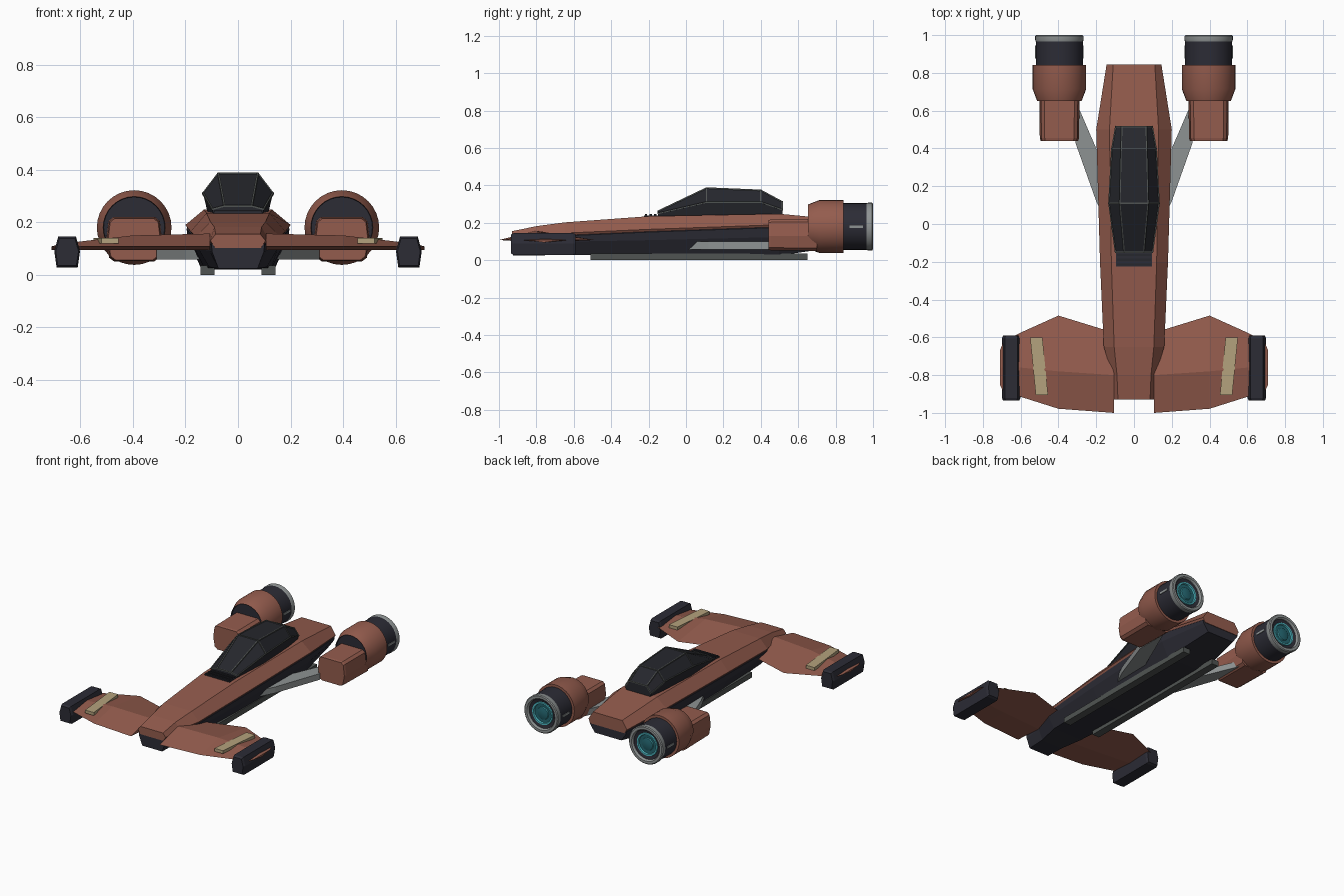
import bpy, bmesh, math
from mathutils import Vector, Matrix

if "Cube" in bpy.data.objects:
    bpy.data.objects.remove(bpy.data.objects["Cube"])


def mat(name, r, g, b):
    m = bpy.data.materials.new(name)
    m.diffuse_color = (r, g, b, 1)
    m.use_nodes = True
    m.node_tree.nodes["Principled BSDF"].inputs["Base Color"].default_value = m.diffuse_color
    return m


RED = mat("rust_red", .296, .107, .075)
DARK = mat("dark_hull", .025, .025, .036)
GLASS = mat("canopy_black", .019, .020, .026)
SKID = mat("skid_grey", .08, .088, .084)
GREY = mat("light_grey", .27, .29, .29)
TAN = mat("tan_stripe", .456, .36, .205)
CYAN = mat("engine_cyan", .08, .51, .58)
TEAL = mat("engine_teal", .017, .127, .156)


def finish(name, bm, mats, mirror=False, smooth=False):
    bmesh.ops.recalc_face_normals(bm, faces=bm.faces)
    me = bpy.data.meshes.new(name)
    bm.to_mesh(me)
    bm.free()
    for m in mats:
        me.materials.append(m)
    ob = bpy.data.objects.new(name, me)
    bpy.context.collection.objects.link(ob)
    if mirror:
        md = ob.modifiers.new("mirror", 'MIRROR')
        md.use_mirror_merge = False
    if smooth:
        bpy.ops.object.select_all(action='DESELECT')
        ob.select_set(True)
        bpy.context.view_layer.objects.active = ob
        bpy.ops.object.shade_smooth_by_angle(angle=math.radians(30))
    return ob


def loft(name, rings, material, mirror=False):
    """Skin a list of equal closed rings and cap both ends."""
    bm = bmesh.new()
    vs = [[bm.verts.new(p) for p in r] for r in rings]
    n = len(vs[0])
    for a, b in zip(vs, vs[1:]):
        for i in range(n):
            j = (i + 1) % n
            bm.faces.new((a[i], a[j], b[j], b[i]))
    bm.faces.new(vs[0])
    bm.faces.new(vs[-1])
    return finish(name, bm, [material], mirror)


def section(y, levels, cx=0):
    """Symmetric ring at y from (half width, z) levels, top to bottom."""
    return [(cx + w, y, z) for w, z in levels] + [(cx - w, y, z) for w, z in reversed(levels)]


def revolve(name, profile, mats, slots, cx, cz, n=32):
    """Turn a (radius, y) profile round a lengthwise axis, one slot per band."""
    bm = bmesh.new()
    rings = [[bm.verts.new((cx + r * math.cos(2 * math.pi * i / n), y,
                            cz + r * math.sin(2 * math.pi * i / n))) for i in range(n)]
             for r, y in profile]
    for a, b, s in zip(rings, rings[1:], slots):
        for i in range(n):
            j = (i + 1) % n
            bm.faces.new((a[i], a[j], b[j], b[i])).material_index = s
    for ring, s in ((rings[0], slots[0]), (rings[-1], slots[-1])):
        bm.faces.new(ring).material_index = s
    return finish(name, bm, mats, True, True)


def boxes(name, items, material, mirror=False):
    """Boxes given as (min corner, max corner)."""
    bm = bmesh.new()
    for lo, hi in items:
        lo, hi = Vector(lo), Vector(hi)
        bmesh.ops.create_cube(bm, size=1, matrix=Matrix.Translation((lo + hi) / 2)
                              @ Matrix.Diagonal((*(hi - lo), 1)))
    return finish(name, bm, [material], mirror)


def bars(name, pairs, width, material):
    """Thin square bars between point pairs."""
    bm = bmesh.new()
    for p, q in pairs:
        p, q = Vector(p), Vector(q)
        d = q - p
        rot = d.to_track_quat('Z', 'Y').to_matrix().to_4x4()
        bmesh.ops.create_cube(bm, size=1, matrix=Matrix.Translation((p + q) / 2) @ rot
                              @ Matrix.Diagonal((width, width, d.length + width * .5, 1)))
    return finish(name, bm, [material])


# Hull: y, top half width, top z, widest half width, widest z, belly half width, belly z
HULL = [(-.93, .085, .155, .105, .130, .075, .025),
        (-.80, .090, .182, .115, .135, .080, .025),
        (-.65, .105, .202, .160, .145, .110, .030),
        (-.20, .120, .235, .180, .165, .125, .020),
        (.50, .130, .248, .200, .190, .140, .025),
        (.845, .110, .215, .145, .160, .100, .075)]
loft("upper_hull", [section(y, [(wt, zt), (wm, zm), (wm - .018, zm - .028)])
                    for y, wt, zt, wm, zm, wb, zb in HULL], RED)
loft("lower_hull", [section(y * .995, [(wm - .012, zm - .008), (wm - .004, zm - .015),
                                       (wm * .94, zm * .6 + zb * .4), (wb, zb)])
                    for y, wt, zt, wm, zm, wb, zb in HULL], DARK)

# Landing skids under the belly
boxes("skids", [((.09, -.51, 0), (.142, .65, .036))], SKID, True)

# Canopy: y, base half, base z, middle half, middle z, top half, top z
CANOPY = [(-.15, .095, .235, .098, .250, .052, .262),
          (.11, .115, .235, .133, .310, .075, .386),
          (.40, .105, .235, .117, .310, .068, .374),
          (.515, .090, .235, .097, .270, .064, .312)]
loft("canopy", [section(y, [(wt, zt), (wm, zm), (wb, zb)])
                for y, wb, zb, wm, zm, wt, zt in CANOPY], GLASS)
frame = []
for s in (-1, 1):
    for a, b in zip(CANOPY, CANOPY[1:]):
        frame.append(((s * a[5], a[0], a[6]), (s * b[5], b[0], b[6])))
        frame.append(((s * a[3], a[0], a[4]), (s * b[3], b[0], b[4])))
    for c in CANOPY:
        frame.append(((s * c[5], c[0], c[6]), (s * c[3], c[0], c[4])))
for c in CANOPY:
    frame.append(((-c[5], c[0], c[6]), (c[5], c[0], c[6])))
bars("canopy_frame", frame, .007, SKID)

# Ribbed vent ahead of the canopy
boxes("vent", [((-.095, -.225, .22), (.095, -.14, .240))], DARK)
boxes("vent_ribs", [((-.09, y, .23), (.09, y + .012, .247)) for y in (-.22, -.195, -.17)], GLASS)

# Front wings: x, front y, ridge y, rear y, ridge z
WING = [(.107, -1.0, -.80, -.575, .157), (.40, -.978, -.78, -.485, .150),
        (.60, -.915, -.76, -.575, .127), (.69, -.89, -.76, -.62, .114),
        (.71, -.85, -.76, -.67, .108)]
loft("wings", [[(x, f, .108), (x, m, z), (x, r, .108), (x, m, .095)]
               for x, f, m, r, z in WING], RED, True)
loft("wing_stripes", [[(x0, y, .12), (x1, y, .12), (x1, y, .141), (x0, y, .141)]
                      for y, x0, x1 in ((-.905, .455, .52), (-.60, .485, .55))], TAN, True)

# Wing tip pods
POD = [(.034, .145), (.049, .09), (.040, .028)]
loft("wing_pods", [section(y, [(w * k, .087 + (z - .087) * k) for w, z in POD], .65)
                   for y, k in ((-.935, .88), (-.92, 1), (-.605, 1), (-.59, .88))], DARK, True)

# Swept struts between hull and engines
loft("engine_struts", [[(x, f, .058), (x, r, .058), (x, r, .1), (x, f, .1)]
                       for x, f, r in ((.13, -.02, .24), (.20, .12, .40), (.31, .43, .655))],
     GREY, True)

# Engines
EX, EZ = .395, .18
INTAKE = [(.080, .220), (.098, .205), (.107, .130), (.095, .065), (.075, .050)]
loft("engine_fairings", [section(y, [(w * k, .135 + (z - .135) * k) for w, z in INTAKE], EX)
                         for y, k in ((.44, .93), (.455, .97), (.70, 1))], RED, True)
revolve("engine_cowls", [(.116, .665), (.118, .652), (.142, .715), (.142, .842), (.126, .842)],
        [RED, DARK], [1, 0, 0, 0], EX, EZ)
revolve("engine_barrels", [(.125, .835), (.125, .972)], [DARK], [0], EX, EZ)
revolve("nozzle_rims", [(.125, .965), (.128, .975), (.128, .995), (.122, 1.0), (.106, 1.0),
                        (.100, .993), (.098, .974)], [GREY], [0] * 6, EX, EZ)
# Glowing nozzle interior, as stepped bands behind the rim
revolve("nozzle_glow", [(.099, .973), (.099, .984), (.078, .979), (.076, .986), (.066, .986),
                        (.063, .976), (.042, .975), (.040, .982), (.018, .988)],
        [DARK, CYAN, TEAL], [0, 0, 1, 1, 1, 2, 1, 2], EX, EZ)
# Small marker plates on the barrel sides
boxes("barrel_plates", [((EX + s * .1255 - .003, .875, .172), (EX + s * .1255 + .003, .945, .186))
                        for s in (-1, 1)], GREY, True)
